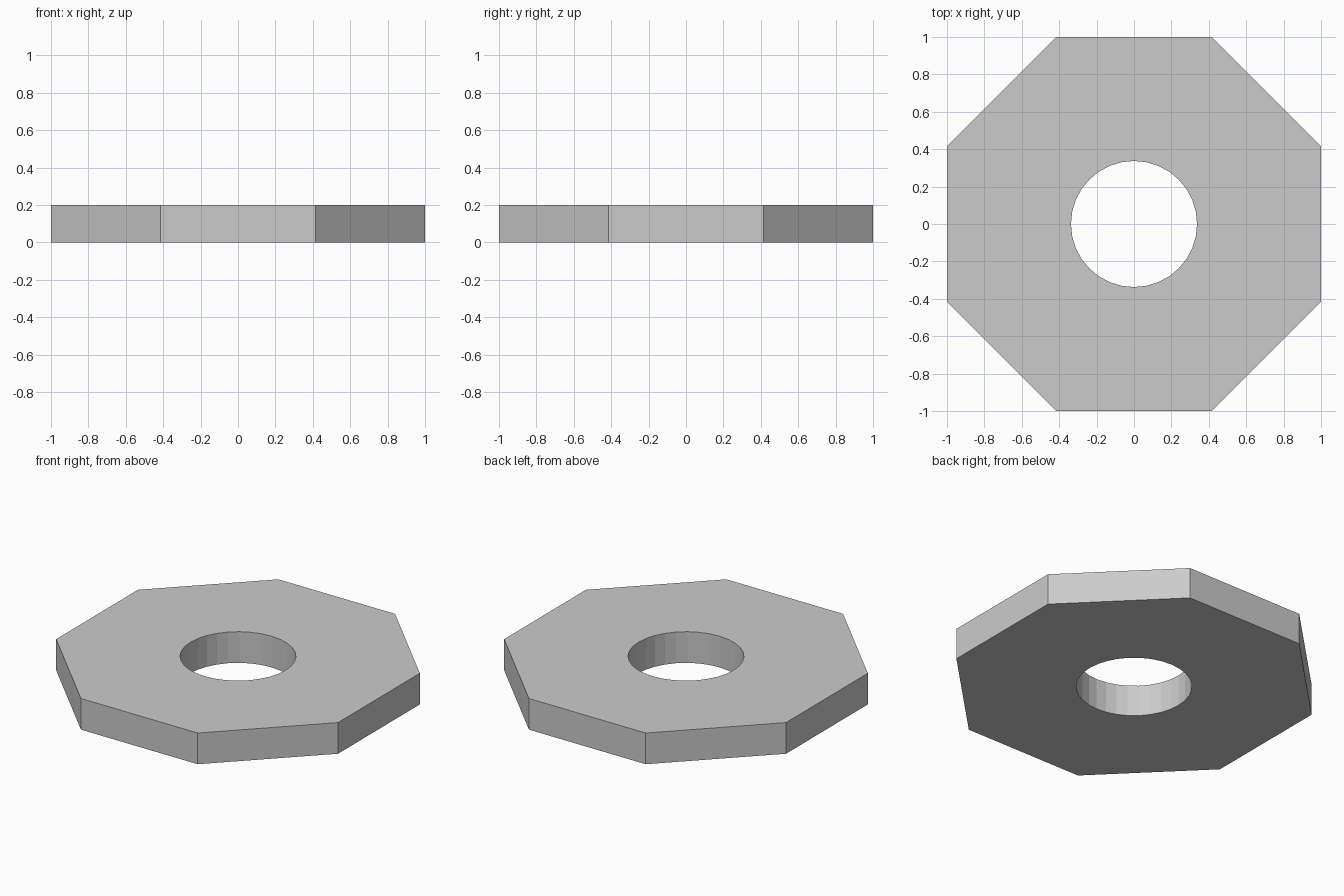
import bpy, bmesh
from math import cos, sin, pi

if "Cube" in bpy.data.objects:
    bpy.data.objects.remove(bpy.data.objects["Cube"])

SIDES, STEPS = 8, 4            # octagon sides, hole facets per side
N = SIDES * STEPS
HEIGHT, APOTHEM, HOLE_R = 0.2, 1.0, 0.337

bm = bmesh.new()


def ring(count, radius, z, offset):
    return [bm.verts.new((radius * cos(offset + 2 * pi * i / count),
                          radius * sin(offset + 2 * pi * i / count), z))
            for i in range(count)]


# Outer octagon and round hole, at the bottom and top
corner = pi / SIDES
outer = [ring(SIDES, APOTHEM / cos(corner), z, corner) for z in (0, HEIGHT)]
hole = [ring(N, HOLE_R, z, corner) for z in (0, HEIGHT)]

# Top and bottom faces, one sector per octagon side
for o, h in zip(outer, hole):
    for i in range(SIDES):
        arc = [h[(i * STEPS + k) % N] for k in range(STEPS, -1, -1)]
        bm.faces.new([o[i], o[(i + 1) % SIDES]] + arc)

# Outer rim and hole wall
for low, high in (outer, hole):
    n = len(low)
    for i in range(n):
        j = (i + 1) % n
        bm.faces.new((low[i], low[j], high[j], high[i]))

bmesh.ops.recalc_face_normals(bm, faces=bm.faces)
bmesh.ops.dissolve_limit(bm, angle_limit=0.001, verts=[], edges=[])
mesh = bpy.data.meshes.new("octagonal_plate")
bm.to_mesh(mesh)
bm.free()
plate = bpy.data.objects.new("octagonal_plate", mesh)
bpy.context.collection.objects.link(plate)
